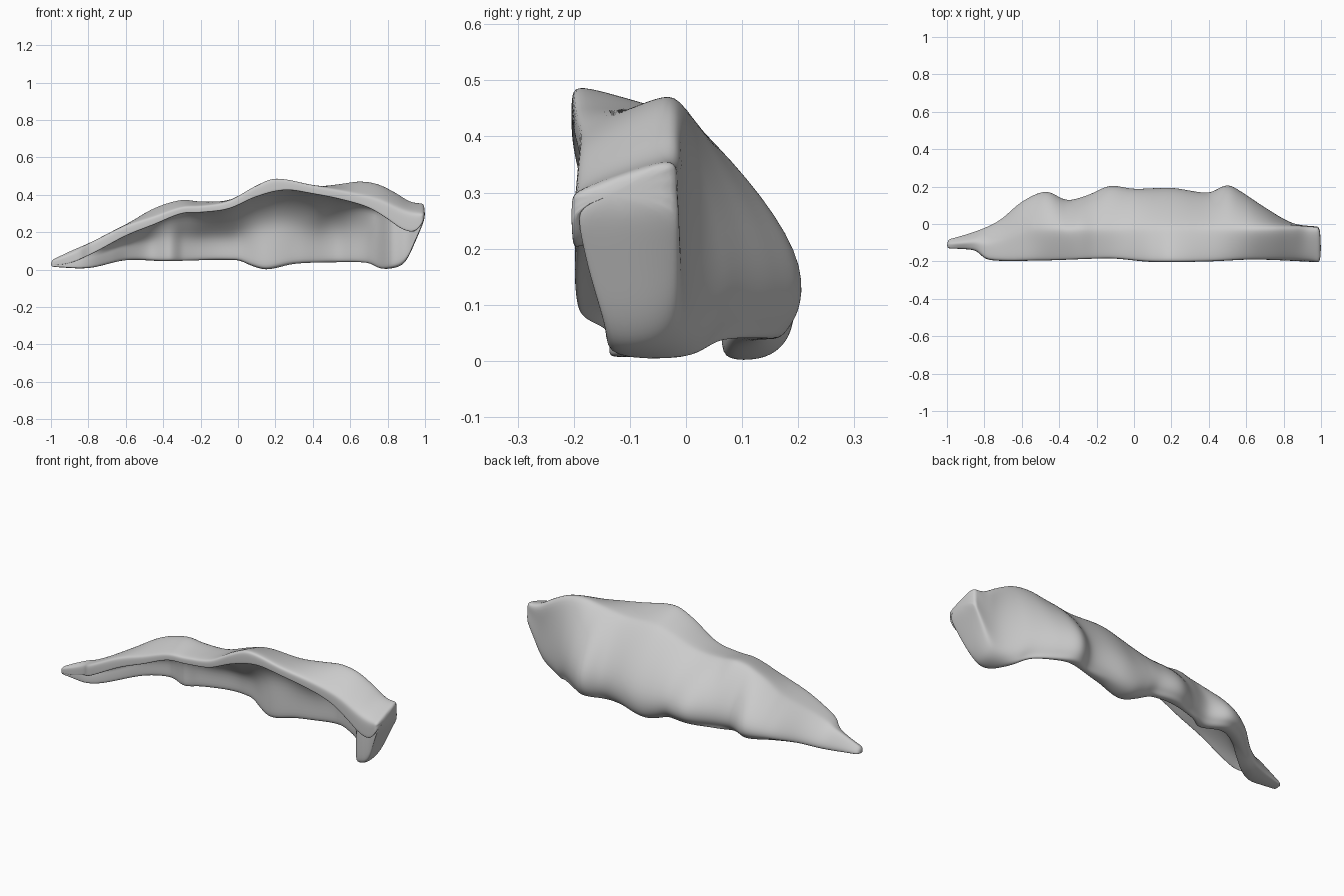
import bpy, bmesh

if "Cube" in bpy.data.objects:
    bpy.data.objects.remove(bpy.data.objects["Cube"])

# Guide curves along x: (x, value)
FRONT = [(-1, -.13), (-.9, -.135), (-.84, -.145), (-.79, -.19), (-.5, -.195), (-.2, -.185),
         (-.1, -.185), (.1, -.203), (.4, -.2), (.65, -.19), (1, -.205)]
BACK = [(-1, -.085), (-.85, -.04), (-.72, .02), (-.6, .12), (-.47, .175), (-.36, .13), (-.25, .155),
        (-.13, .205), (0, .19), (.2, .195), (.4, .17), (.5, .21), (.58, .17), (.7, .09), (.85, .005), (1, -.015)]
RIM_TOP = [(-1, .045), (-.9, .085), (-.75, .165), (-.6, .24), (-.45, .29), (-.3, .34), (-.2, .345),
           (-.05, .37), (.1, .455), (.2, .493), (.4, .455), (.6, .42), (.75, .385), (.9, .32), (1, .3)]
CREST = [(-1, .05), (-.9, .1), (-.75, .165), (-.6, .245), (-.45, .335), (-.3, .38), (-.2, .37),
         (-.05, .375), (.1, .425), (.2, .45), (.4, .445), (.55, .465), (.65, .48), (.75, .465),
         (.85, .415), (.92, .372), (1, .358)]
RIM_LOW = [(-1, .022), (-.9, .035), (-.78, .085), (-.6, .18), (-.45, .24), (-.3, .3), (-.2, .305),
           (-.05, .325), (.1, .39), (.25, .425), (.4, .405), (.55, .375), (.7, .33), (.8, .27),
           (.88, .215), (.95, .205), (1, .265)]
BASE = [(-1, .015), (-.8, .008), (-.6, .05), (-.4, .045), (0, .05), (.06, .025), (.15, 0), (.3, .03),
        (.5, .038), (.7, .035), (.76, .005), (.85, .012), (.9, .045), (.94, .13), (1, .27)]
INNER = [(-1, -.125), (-.86, -.135), (-.78, -.11), (-.68, -.04), (-.58, .04), (-.47, .09), (-.36, .05),
         (-.3, .09), (-.13, .13), (0, .12), (.15, .07), (.33, .09), (.52, .13), (.62, .09), (.7, .04),
         (.76, -.03), (.8, -.11), (.84, -.135), (.9, -.14), (.95, -.17), (1, -.195)]
# Height of the hollow's roof below the crest
ROOF = [(-1, .06), (-.5, .06), (.1, .07), (.35, .09), (.5, .11), (.7, .13), (.8, .13), (1, .07)]


def curve(pts, x):
    """Hermite interpolation through the guide points."""
    def slope(i):
        a, b = pts[max(i - 1, 0)], pts[min(i + 1, len(pts) - 1)]
        return (b[1] - a[1]) / (b[0] - a[0])
    for i in range(len(pts) - 1):
        (x0, y0), (x1, y1) = pts[i], pts[i + 1]
        if x <= x1 + 1e-6:
            h = x1 - x0
            t = (x - x0) / h
            return ((2*t**3 - 3*t**2 + 1)*y0 + (t**3 - 2*t**2 + t)*h*slope(i)
                    + (3*t**2 - 2*t**3)*y1 + (t**3 - t**2)*h*slope(i + 1))
    return pts[-1][1]


def ramp(x, a, b):
    t = max(0, min(1, (x - a) / (b - a)))
    return t * t * (3 - 2 * t)


def section(x):
    """Closed hook-shaped slice: rim, roof, back wall, lower edge, hollow."""
    f, b, t, c, r, z, n, roof = (curve(g, x) for g in
                                 (FRONT, BACK, RIM_TOP, CREST, RIM_LOW, BASE, INNER, ROOF))
    s = min(1, (b - f) / .18, (c - z) / .2)      # thin the shell towards the ends
    r = max(min(r, t - .03 * s), z + .005)
    h = c - z
    yc = min(f + (b - f) * (.53 + .42 * ramp(x, .6, .9)), -.015)
    ym, zm = yc + .57 * (b - yc), c - .31 * h
    cap = r + .04 * s
    n = max(n, f + .004)
    return [
        (f, r), (f, r + .25 * (t - r)), (f, t - .2 * (t - r)), (f + .012 * s, t),
        (f + .5 * (yc - f), t + .55 * (c - t)), (yc - .02 * s, c - .003 * s), (yc + .01 * s, c - .015 * s),
        (ym, zm), (b, z + .36 * h), (b, z + .14 * h), (b - .025 * s, z + .02 * s),
        ((b + n) / 2, z), (n, z), (n - .008 * s, z + .06 * h),
        (n - .005 * s, z + .36 * h),
        (min(ym - .04 * s, n), min(zm - .05 * s, cap)),
        (min(yc - .01, n), min(c - roof * s, cap)),
        (min(f + .05 * s, n), r + .012 * s), (f + .01 * s, r)]


# Shell: loft the slices from the left tip to the right end
bm = bmesh.new()
COUNT = 72
rings = []
for i in range(COUNT + 1):
    x = -1 + 2 * i / COUNT
    rings.append([bm.verts.new((x, y, z)) for y, z in section(x)])
for a, b in zip(rings, rings[1:]):
    for j in range(len(a)):
        k = (j + 1) % len(a)
        bm.faces.new((a[j], a[k], b[k], b[j]))
bm.faces.new(rings[0])
bm.faces.new(rings[-1])
bmesh.ops.recalc_face_normals(bm, faces=bm.faces)
mesh = bpy.data.meshes.new("curved_shell")
bm.to_mesh(mesh)
bm.free()
shell = bpy.data.objects.new("curved_shell", mesh)
bpy.context.collection.objects.link(shell)

# Soft, weathered surface
sub = shell.modifiers.new("soften", 'SUBSURF')
sub.levels = sub.render_levels = 2
bpy.context.view_layer.objects.active = shell
shell.select_set(True)
bpy.ops.object.shade_smooth()
